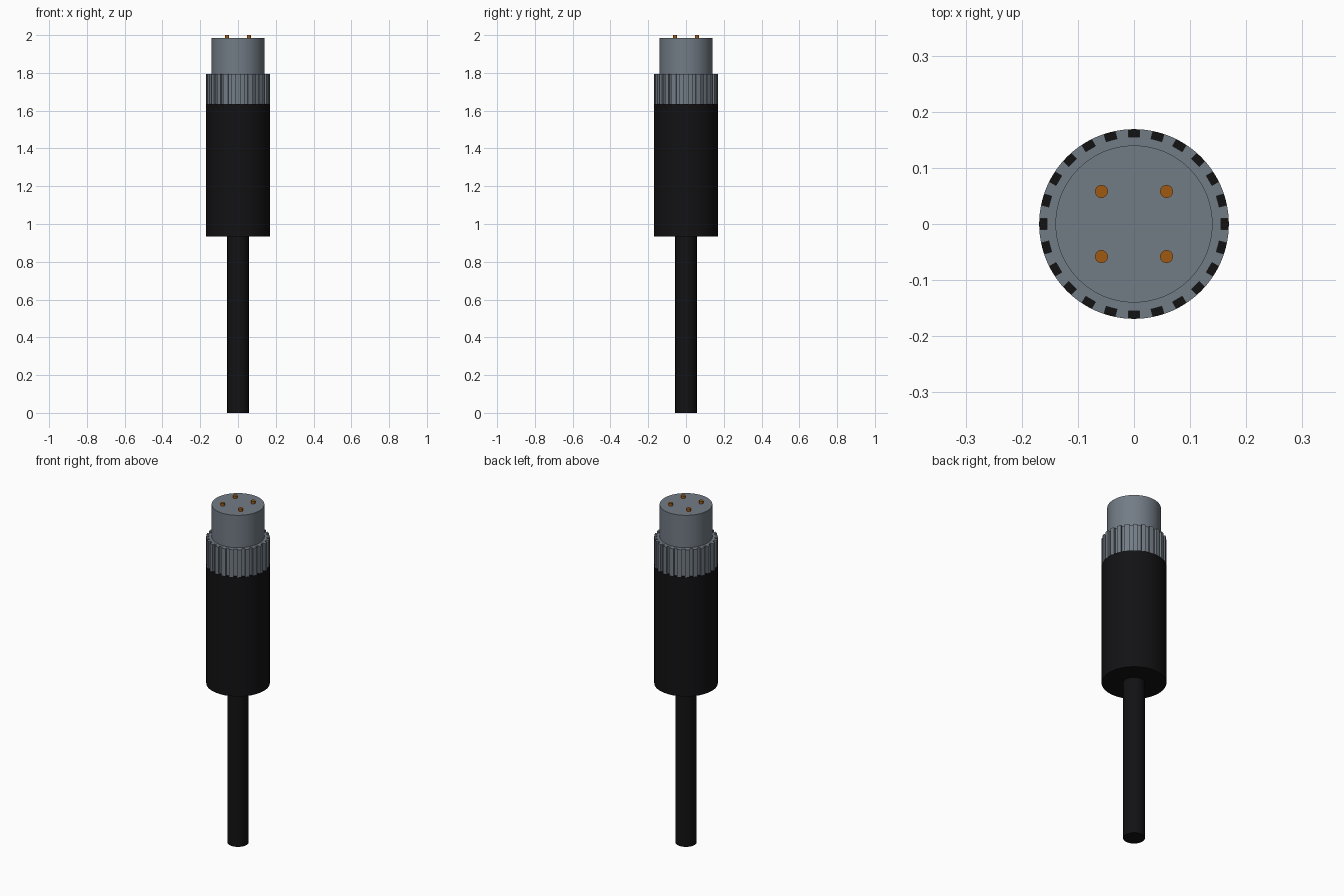
import bpy, bmesh, math

if "Cube" in bpy.data.objects:
    bpy.data.objects.remove(bpy.data.objects["Cube"])


def material(name, rgb):
    m = bpy.data.materials.new(name)
    m.diffuse_color = (*rgb, 1)
    m.use_nodes = True
    m.node_tree.nodes["Principled BSDF"].inputs["Base Color"].default_value = m.diffuse_color
    return m


BLACK = material("black_rubber", (0.006, 0.006, 0.007))
STEEL = material("steel", (0.17, 0.20, 0.235))
COPPER = material("copper", (0.35, 0.10, 0.006))


def extrude_profile(name, points, z0, z1, mat):
    """Solid prism from a closed outline, smooth shaded with sharp edges."""
    bm = bmesh.new()
    face = bm.faces.new([bm.verts.new((x, y, z0)) for x, y in points])
    top = bmesh.ops.extrude_face_region(bm, geom=[face], use_keep_orig=True)["geom"]
    bmesh.ops.translate(bm, vec=(0, 0, z1 - z0),
                        verts=[v for v in top if isinstance(v, bmesh.types.BMVert)])
    bmesh.ops.recalc_face_normals(bm, faces=bm.faces)
    mesh = bpy.data.meshes.new(name)
    bm.to_mesh(mesh)
    bm.free()
    obj = bpy.data.objects.new(name, mesh)
    bpy.context.collection.objects.link(obj)
    mesh.materials.append(mat)
    bpy.ops.object.select_all(action='DESELECT')
    obj.select_set(True)
    bpy.context.view_layer.objects.active = obj
    bpy.ops.object.shade_smooth_by_angle(angle=math.radians(30))
    return obj


def circle(r, n, cx=0, cy=0):
    return [(cx + r * math.cos(2 * math.pi * i / n),
             cy + r * math.sin(2 * math.pi * i / n)) for i in range(n)]


def knurl(r, floor_r, half_width, count, arc_steps=4):
    """Circle outline with evenly spaced rectangular grooves."""
    step = 2 * math.pi / count
    a_in, a_out = math.asin(half_width / floor_r), math.asin(half_width / r)
    pts = []
    for k in range(count):
        groove = [(floor_r, -a_in), (floor_r, a_in)]
        land = [(r, a_out + (step - 2 * a_out) * j / arc_steps)
                for j in range(arc_steps + 1)]
        pts += [(q * math.cos(k * step + a), q * math.sin(k * step + a))
                for q, a in groove + land]
    return pts


# Cable and moulded grip
extrude_profile("cable", circle(0.057, 64), 0, 0.935, BLACK)
extrude_profile("grip_body", circle(0.169, 96), 0.935, 1.635, BLACK)

# Knurled locking ring and plug sleeve
extrude_profile("knurled_ring", knurl(0.169, 0.155, 0.01, 24), 1.635, 1.795, STEEL)
extrude_profile("plug_sleeve", circle(0.14, 96), 1.795, 1.985, STEEL)

# Four contact pins
for sx in (-1, 1):
    for sy in (-1, 1):
        extrude_profile("contact_pin", circle(0.0115, 32, sx * 0.058, sy * 0.058),
                        1.985, 2.0, COPPER)
